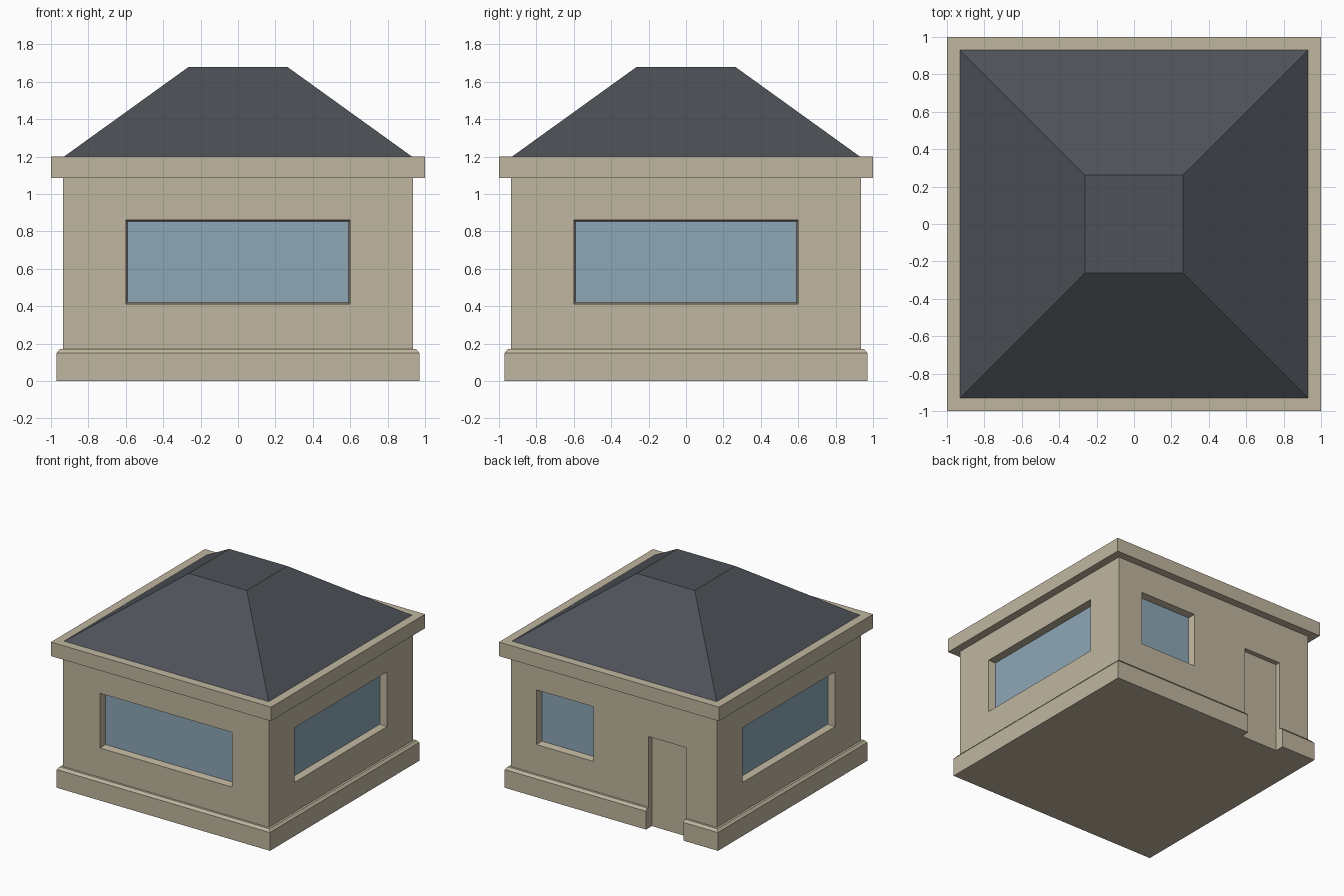
import bpy, bmesh
from math import pi
from mathutils import Matrix

if "Cube" in bpy.data.objects:
    bpy.data.objects.remove(bpy.data.objects["Cube"])


def material(name, color):
    m = bpy.data.materials.new(name)
    m.diffuse_color = (*color, 1)
    m.use_nodes = True
    m.node_tree.nodes["Principled BSDF"].inputs["Base Color"].default_value = m.diffuse_color
    return m


STONE = material("stone", (0.53, 0.47, 0.35))
SLATE = material("slate", (0.075, 0.085, 0.10))
GLASS = material("glass", (0.27, 0.39, 0.47))


def loft(name, rings, mat):
    """Capped solid through rectangular rings (x0, x1, y0, y1, z)."""
    bm = bmesh.new()
    loops = [[bm.verts.new(p) for p in
              ((a, c, z), (b, c, z), (b, d, z), (a, d, z))]
             for a, b, c, d, z in rings]
    for lo, hi in zip(loops, loops[1:]):
        for i in range(4):
            j = (i + 1) % 4
            bm.faces.new((lo[i], lo[j], hi[j], hi[i]))
    bm.faces.new(loops[0][::-1])
    bm.faces.new(loops[-1])
    bmesh.ops.recalc_face_normals(bm, faces=bm.faces)
    me = bpy.data.meshes.new(name)
    bm.to_mesh(me)
    bm.free()
    me.materials.append(mat)
    ob = bpy.data.objects.new(name, me)
    bpy.context.collection.objects.link(ob)
    return ob


def square(r, z):
    return (-r, r, -r, r, z)


WALL = 0.935

# walls with chamfered plinth and overhanging cornice
walls = loft("walls", [square(r, z) for r, z in (
    (0.97, 0), (0.97, 0.15), (0.953, 0.17), (WALL, 0.17),
    (WALL, 1.085), (1, 1.085), (1, 1.2))], STONE)

# truncated hip roof
loft("roof", [square(0.93, 1.2), square(0.263, 1.68)], SLATE)


def cut(cutter):
    cutter.hide_render = True
    cutter.hide_set(True)
    mod = walls.modifiers.new(cutter.name, 'BOOLEAN')
    mod.operation = 'DIFFERENCE'
    mod.solver = 'EXACT'
    mod.object = cutter


def window(name, u0, u1, turn, z0=0.412, z1=0.861, depth=0.06, taper=0.008):
    """Tapered recess and glass pane; u runs along the wall seen from outside."""
    # local ring plane: x = u, y = height, z = distance out from the centre
    mat = Matrix.Rotation(turn, 4, 'Z') @ Matrix.Rotation(pi / 2, 4, 'X')
    inner = (u0 + taper, u1 - taper, z0 + taper, z1 - taper)
    outer = (u0, u1, z0, z1)
    recess = loft(name + "_cutter", [(*inner, WALL - depth), (*outer, WALL),
                                     (*outer, WALL + 0.03)], STONE)
    pane = loft(name + "_glass", [(*inner, WALL - depth - 0.01),
                                  (*inner, WALL - depth + 0.001)], GLASS)
    for ob in (recess, pane):
        ob.data.transform(mat)
    cut(recess)


# wide windows on three sides, a small one beside the door at the back
for name, turn in (("front_window", 0), ("right_window", pi / 2),
                   ("left_window", -pi / 2)):
    window(name, -0.599, 0.599, turn)
window("back_window", -0.705, -0.186, pi)

# doorway recess at the back, cutting through the plinth
door = (-0.655, -0.316, WALL - 0.04, 1.1)
cut(loft("door_cutter", [(*door, -0.1), (*door, 0.75)], STONE))
